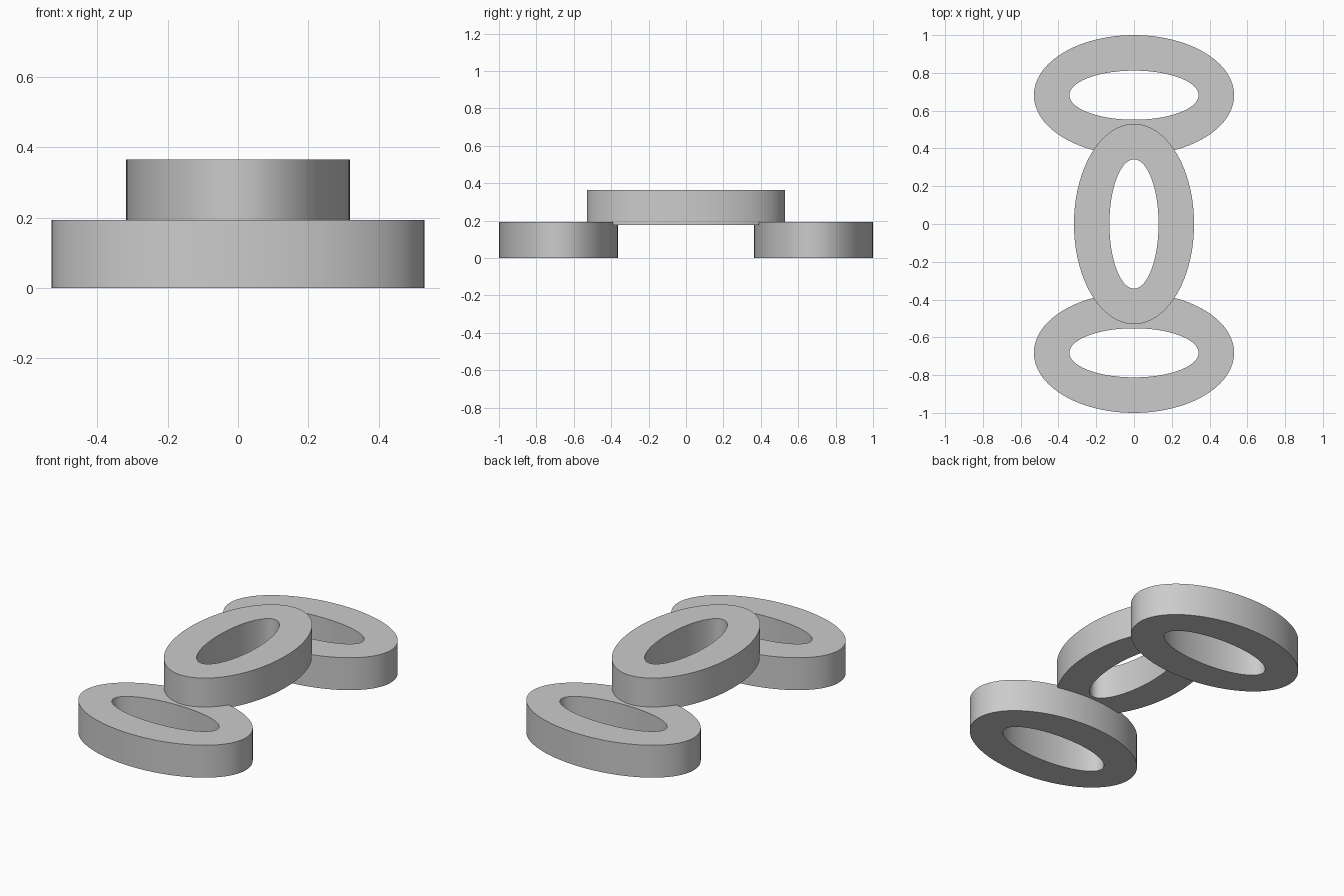
import bpy, bmesh
from math import cos, sin, tau, radians

cube = bpy.data.objects.get("Cube")
if cube:
    bpy.data.objects.remove(cube, do_unlink=True)

SEGMENTS = 96
OUTER = (0.53, 0.318)   # half length, half width of the link
INNER = (0.342, 0.13)   # half length, half width of the hole

grey = bpy.data.materials.new("plain grey")
grey.use_nodes = True
grey.diffuse_color = (0.6, 0.6, 0.6, 1)
grey.node_tree.nodes["Principled BSDF"].inputs["Base Color"].default_value = grey.diffuse_color


def link(name, y, z_low, z_high, lengthwise=False):
    """Flat oval ring, long along x, or along y when lengthwise."""
    bm = bmesh.new()

    def oval(radii, z):
        rx, ry = reversed(radii) if lengthwise else radii
        angles = [tau * i / SEGMENTS for i in range(SEGMENTS)]
        return [bm.verts.new((rx * cos(a), y + ry * sin(a), z)) for a in angles]

    # Rectangular section swept round: outer wall, top, hole wall, bottom
    loops = [oval(OUTER, z_low), oval(OUTER, z_high), oval(INNER, z_high), oval(INNER, z_low)]
    for k in range(4):
        a, b = loops[k], loops[(k + 1) % 4]
        for i in range(SEGMENTS):
            j = (i + 1) % SEGMENTS
            bm.faces.new((a[i], a[j], b[j], b[i]))
    bmesh.ops.recalc_face_normals(bm, faces=bm.faces)

    mesh = bpy.data.meshes.new(name)
    bm.to_mesh(mesh)
    bm.free()
    mesh.materials.append(grey)
    obj = bpy.data.objects.new(name, mesh)
    bpy.context.collection.objects.link(obj)
    bpy.ops.object.select_all(action="DESELECT")
    obj.select_set(True)
    bpy.context.view_layer.objects.active = obj
    bpy.ops.object.shade_smooth_by_angle(angle=radians(40))


# Two links on the ground, bridged by a raised crosswise one
link("front_link", -0.682, 0, 0.193)
link("back_link", 0.682, 0, 0.193)
link("middle_link", 0, 0.177, 0.365, lengthwise=True)
